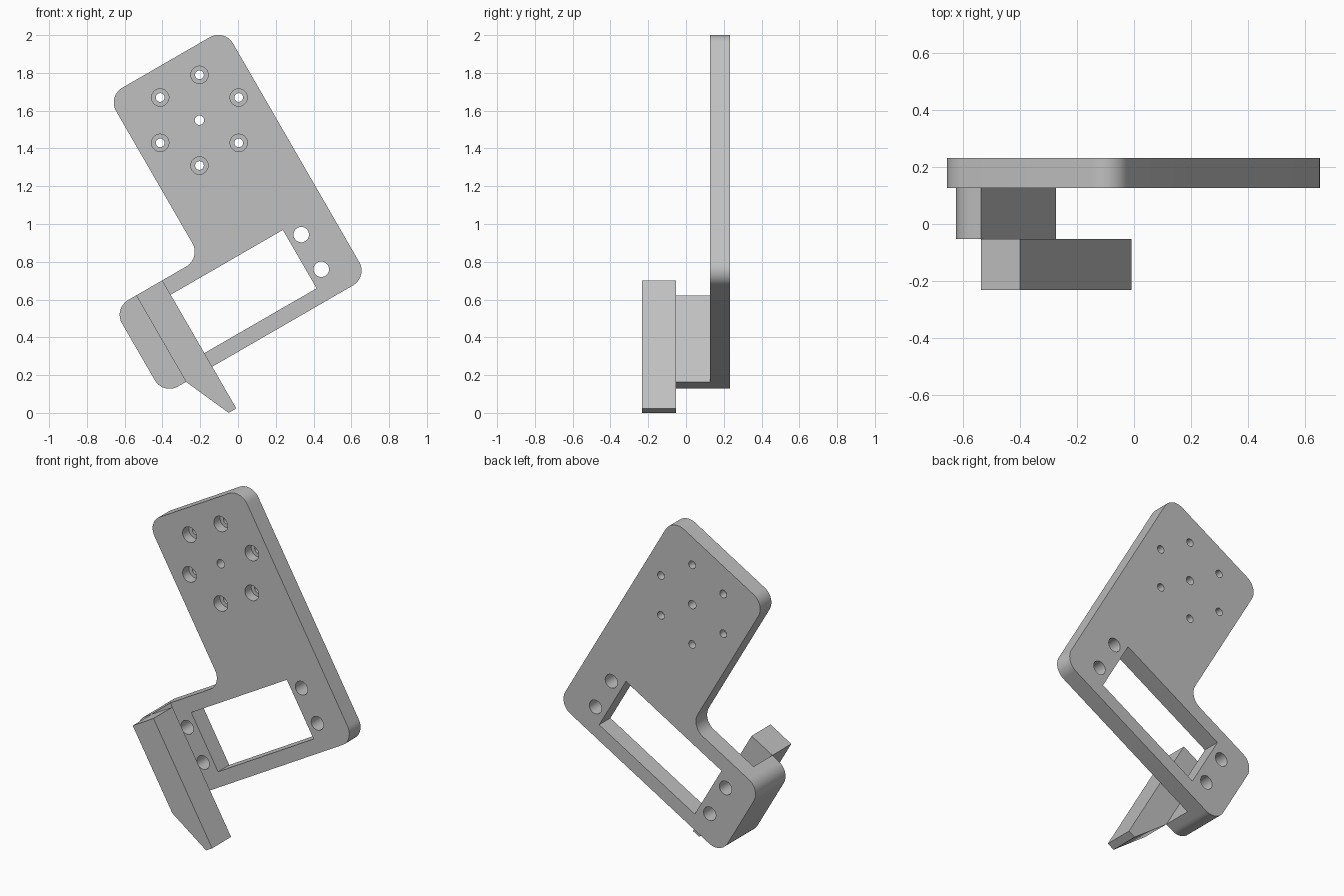
import bpy, bmesh, math
from mathutils import Vector, Matrix

cube = bpy.data.objects.get("Cube")
if cube:
    bpy.data.objects.remove(cube, do_unlink=True)

# The bracket is drawn upright in (u, v) and leans back by this angle
TILT = Matrix.Rotation(math.radians(-30), 4, 'Y')
BACK, FACE, STEP, FRONT = 0.233, 0.126, -0.053, -0.233
R = 0.09

grey = bpy.data.materials.new("light grey")
grey.use_nodes = True
grey.diffuse_color = (0.53, 0.53, 0.53, 1)
grey.node_tree.nodes["Principled BSDF"].inputs["Base Color"].default_value = (0.53, 0.53, 0.53, 1)


def rounded(corners, steps=10):
    """Outline from (u, v, radius) corners, each replaced by a tangent arc."""
    out = []
    for i, (u, v, r) in enumerate(corners):
        p = Vector((u, v))
        if r == 0:
            out.append(p)
            continue
        a = (Vector(corners[i - 1][:2]) - p).normalized()
        b = (Vector(corners[(i + 1) % len(corners)][:2]) - p).normalized()
        # All rounded corners are square, so the arc centre lies on a + b
        centre = p + (a + b) * r
        for k in range(steps + 1):
            t = math.pi / 2 * k / steps
            out.append(centre - b * r * math.cos(t) - a * r * math.sin(t))
    return out


def circle(u, v, r, n=32):
    return [Vector((u + r * math.cos(math.tau * k / n), v + r * math.sin(math.tau * k / n)))
            for k in range(n)]


def prism(name, outline, y0, y1):
    """Solid with the given outline between two depths."""
    bm = bmesh.new()
    face = bm.faces.new([bm.verts.new((p.x, y0, p.y)) for p in outline])
    ext = bmesh.ops.extrude_face_region(bm, geom=[face])
    moved = [g for g in ext["geom"] if isinstance(g, bmesh.types.BMVert)]
    bmesh.ops.translate(bm, vec=(0, y1 - y0, 0), verts=moved)
    bmesh.ops.recalc_face_normals(bm, faces=bm.faces)
    bm.transform(TILT)
    mesh = bpy.data.meshes.new(name)
    bm.to_mesh(mesh)
    bm.free()
    mesh.materials.append(grey)
    obj = bpy.data.objects.new(name, mesh)
    bpy.context.collection.objects.link(obj)
    return obj


def cut(target, outline, y0, y1):
    """Remove a prism from the target and discard the cutter."""
    cutter = prism("cutter", outline, y0, y1)
    cutter.hide_render = True
    mod = target.modifiers.new("cut", 'BOOLEAN')
    mod.operation, mod.solver, mod.object = 'DIFFERENCE', 'EXACT', cutter
    bpy.context.view_layer.update()
    result = bpy.data.meshes.new_from_object(
        target.evaluated_get(bpy.context.evaluated_depsgraph_get()))
    target.modifiers.clear()
    target.data = result
    bpy.data.objects.remove(cutter, do_unlink=True)


# Main plate with its side arm
LEFT, RIGHT, BOTTOM, ARM_TOP = -0.295, 0.955, 0.28, 0.808
plate = prism("mounting_plate", rounded([
    (LEFT, BOTTOM, R), (RIGHT, BOTTOM, R), (RIGHT, 1.797, R),
    (0.24, 1.797, R), (0.24, ARM_TOP, R), (LEFT, ARM_TOP, R)]), FACE, BACK)

# Rectangular window and the screw holes on both sides of it
cut(plate, rounded([(-0.046, 0.363, 0), (0.69, 0.363, 0), (0.69, 0.72, 0), (-0.046, 0.72, 0)]),
    FACE - 0.1, BACK + 0.1)
for u in (-0.118, 0.762):
    for v in (0.438, 0.65):
        cut(plate, circle(u, v, 0.041), FACE - 0.1, BACK + 0.1)

# Ring of counterbored holes around a plain centre hole
CU, CV = 0.598, 1.444
cut(plate, circle(CU, CV, 0.025), FACE - 0.1, BACK + 0.1)
for k in range(6):
    a = math.radians(60 * k)
    u, v = CU + 0.24 * math.cos(a), CV + 0.24 * math.sin(a)
    cut(plate, circle(u, v, 0.023), FACE - 0.1, BACK + 0.1)
    cut(plate, circle(u, v, 0.046), FACE - 0.1, FACE + 0.06)

# Spacer block standing on the arm's outer end
EDGE = -0.156
spacer = prism("spacer_block", rounded([
    (LEFT, BOTTOM, R), (EDGE, BOTTOM, 0), (EDGE, ARM_TOP, 0), (LEFT, ARM_TOP, R)]), STEP, FACE)

# Front bar with a tapered tip
bar = prism("pointed_bar", rounded([
    (EDGE, BOTTOM, 0), (-0.043, 0.025, 0), (0.004, 0.025, 0),
    (0.004, ARM_TOP, 0), (EDGE, ARM_TOP, 0)]), FRONT, STEP)

# Smooth round walls, crisp edges
bpy.ops.object.select_all(action='DESELECT')
for obj in (plate, spacer, bar):
    obj.select_set(True)
bpy.context.view_layer.objects.active = plate
bpy.ops.object.shade_smooth_by_angle(angle=math.radians(30))
